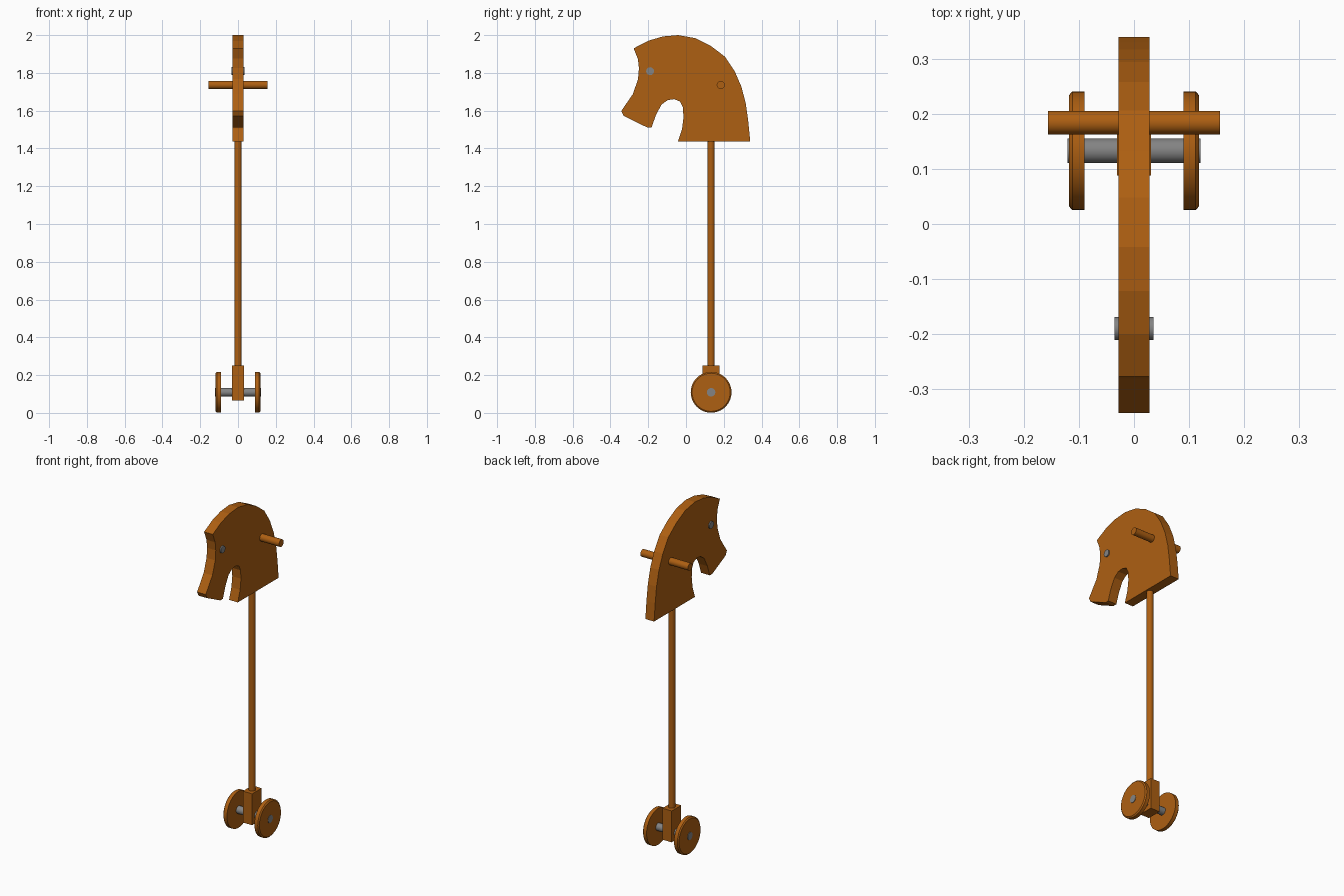
import bpy, bmesh, math
from mathutils import Matrix

if "Cube" in bpy.data.objects:
    bpy.data.objects.remove(bpy.data.objects["Cube"])


def material(name, rgb):
    m = bpy.data.materials.new(name)
    m.diffuse_color = (*rgb, 1)
    m.use_nodes = True
    m.node_tree.nodes["Principled BSDF"].inputs["Base Color"].default_value = m.diffuse_color
    return m


WOOD = material("brown wood", (0.42, 0.115, 0.006))
METAL = material("grey metal", (0.23, 0.23, 0.23))


def finish(name, bm, mat, smooth=True):
    bmesh.ops.recalc_face_normals(bm, faces=bm.faces)
    me = bpy.data.meshes.new(name)
    bm.to_mesh(me)
    bm.free()
    me.materials.append(mat)
    ob = bpy.data.objects.new(name, me)
    bpy.context.collection.objects.link(ob)
    if smooth:
        bpy.ops.object.select_all(action='DESELECT')
        ob.select_set(True)
        bpy.context.view_layer.objects.active = ob
        bpy.ops.object.shade_smooth_by_angle(angle=math.radians(30))
    return ob


def rod(name, mat, center, radius, length, axis='X', sides=24, end_radius=None):
    """Cylinder along X or Z; end_radius is the radius at its far end."""
    bm = bmesh.new()
    rot = Matrix.Rotation(math.pi / 2, 4, 'Y') if axis == 'X' else Matrix()
    bmesh.ops.create_cone(bm, cap_ends=True, segments=sides, radius1=radius,
                          radius2=radius if end_radius is None else end_radius,
                          depth=length, matrix=Matrix.Translation(center) @ rot)
    return finish(name, bm, mat)


def wheel(name, side):
    """Disc with a chamfered outer rim, lathed around the axle."""
    profile = [(0.090, 0), (0.090, 0.108), (0.112, 0.108), (0.118, 0.101), (0.118, 0)]
    bm = bmesh.new()
    vs = [bm.verts.new((side * x, POLE_Y, AXLE_Z + r)) for x, r in profile]
    es = [bm.edges.new(p) for p in zip(vs, vs[1:])]
    bmesh.ops.spin(bm, geom=vs + es, cent=(0, POLE_Y, AXLE_Z), axis=(1, 0, 0),
                   angle=2 * math.pi, steps=40)
    bmesh.ops.remove_doubles(bm, verts=bm.verts, dist=1e-5)
    return finish(name, bm, WOOD)


POLE_Y, AXLE_Z = 0.133, 0.109

# Flat horse head cut from a board (y, z outline)
outline = [
    (-0.277, 1.93), (-0.255, 1.875), (-0.249, 1.825), (-0.254, 1.767),
    (-0.281, 1.688), (-0.343, 1.598), (-0.330, 1.572), (-0.205, 1.511),
    (-0.182, 1.512), (-0.160, 1.575), (-0.130, 1.632), (-0.097, 1.656),
    (-0.063, 1.661), (-0.031, 1.648), (-0.017, 1.618), (-0.013, 1.566),
    (-0.021, 1.503), (-0.043, 1.437), (0.340, 1.437), (0.330, 1.54),
    (0.317, 1.635), (0.294, 1.725), (0.258, 1.808), (0.206, 1.886),
    (0.132, 1.942), (0.048, 1.984), (-0.042, 2.0), (-0.122, 1.993),
    (-0.200, 1.970)]
bm = bmesh.new()
face = bm.faces.new([bm.verts.new((-0.0285, y, z)) for y, z in outline])
side = bmesh.ops.extrude_face_region(bm, geom=[face])
bmesh.ops.translate(bm, vec=(0.057, 0, 0),
                    verts=[g for g in side["geom"] if isinstance(g, bmesh.types.BMVert)])
finish("horse_head", bm, WOOD, smooth=False)

# Handle and eye pin pass through the head
rod("handle", WOOD, (0, 0.184, 1.736), 0.0215, 0.312)
rod("eyes", METAL, (0, -0.19, 1.809), 0.021, 0.071)

# Pole
rod("pole", WOOD, (0, POLE_Y, 0.845), 0.019, 1.21, 'Z')

# Axle block
bm = bmesh.new()
bmesh.ops.create_cube(bm, size=1, matrix=Matrix.Translation((0, POLE_Y, 0.158))
                      @ Matrix.Diagonal((0.061, 0.089, 0.186, 1)))
finish("axle_block", bm, WOOD, smooth=False)

# Axle and wheels
rod("axle", METAL, (0, POLE_Y, AXLE_Z), 0.0225, 0.241)
for name, s in (("left_wheel", -1), ("right_wheel", 1)):
    wheel(name, s)
